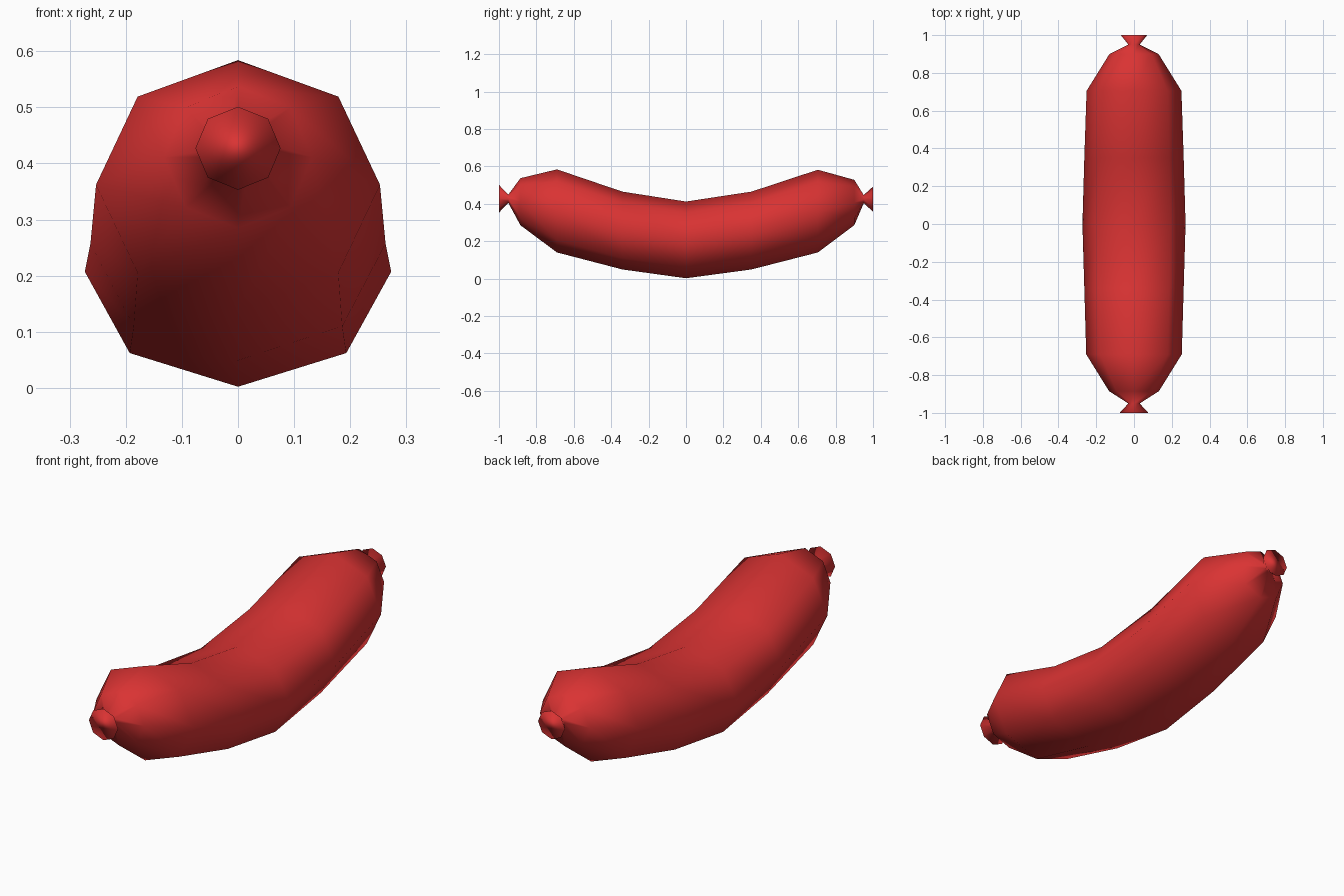
import bpy, bmesh, math

if "Cube" in bpy.data.objects:
    bpy.data.objects.remove(bpy.data.objects["Cube"])

red = bpy.data.materials.new("sausage red")
red.diffuse_color = (0.70, 0.033, 0.033, 1)
red.use_nodes = True
red.node_tree.nodes["Principled BSDF"].inputs["Base Color"].default_value = red.diffuse_color

# Cross-sections: y, centre z, half width, half height
rings = [
    (-1.00, 0.427, 0.076, 0.074),   # tied end
    (-0.95, 0.427, 0.030, 0.022),   # pinch
    (-0.885, 0.411, 0.132, 0.126),  # shoulder
    (-0.69, 0.362, 0.253, 0.222),
    (-0.34, 0.257, 0.263, 0.208),
    (0.00, 0.207, 0.273, 0.205),    # middle of the bend
    (0.35, 0.257, 0.263, 0.208),
    (0.705, 0.361, 0.251, 0.221),
    (0.90, 0.407, 0.130, 0.121),
    (0.95, 0.425, 0.030, 0.022),
    (1.00, 0.425, 0.070, 0.067),
]
SIDES = 8

# Loft the octagonal rings and close both ends
bm = bmesh.new()
loops = []
for y, cz, rx, rz in rings:
    angles = [2 * math.pi * i / SIDES for i in range(SIDES)]
    loops.append([bm.verts.new((rx * math.sin(a), y, cz + rz * math.cos(a))) for a in angles])
for a, b in zip(loops, loops[1:]):
    for i in range(SIDES):
        j = (i + 1) % SIDES
        bm.faces.new((a[i], a[j], b[j], b[i]))
bm.faces.new(loops[0])
bm.faces.new(loops[-1])
bmesh.ops.recalc_face_normals(bm, faces=bm.faces)
for f in bm.faces:
    f.smooth = True

mesh = bpy.data.meshes.new("sausage")
bm.to_mesh(mesh)
bm.free()
mesh.materials.append(red)
bpy.context.collection.objects.link(bpy.data.objects.new("sausage", mesh))
